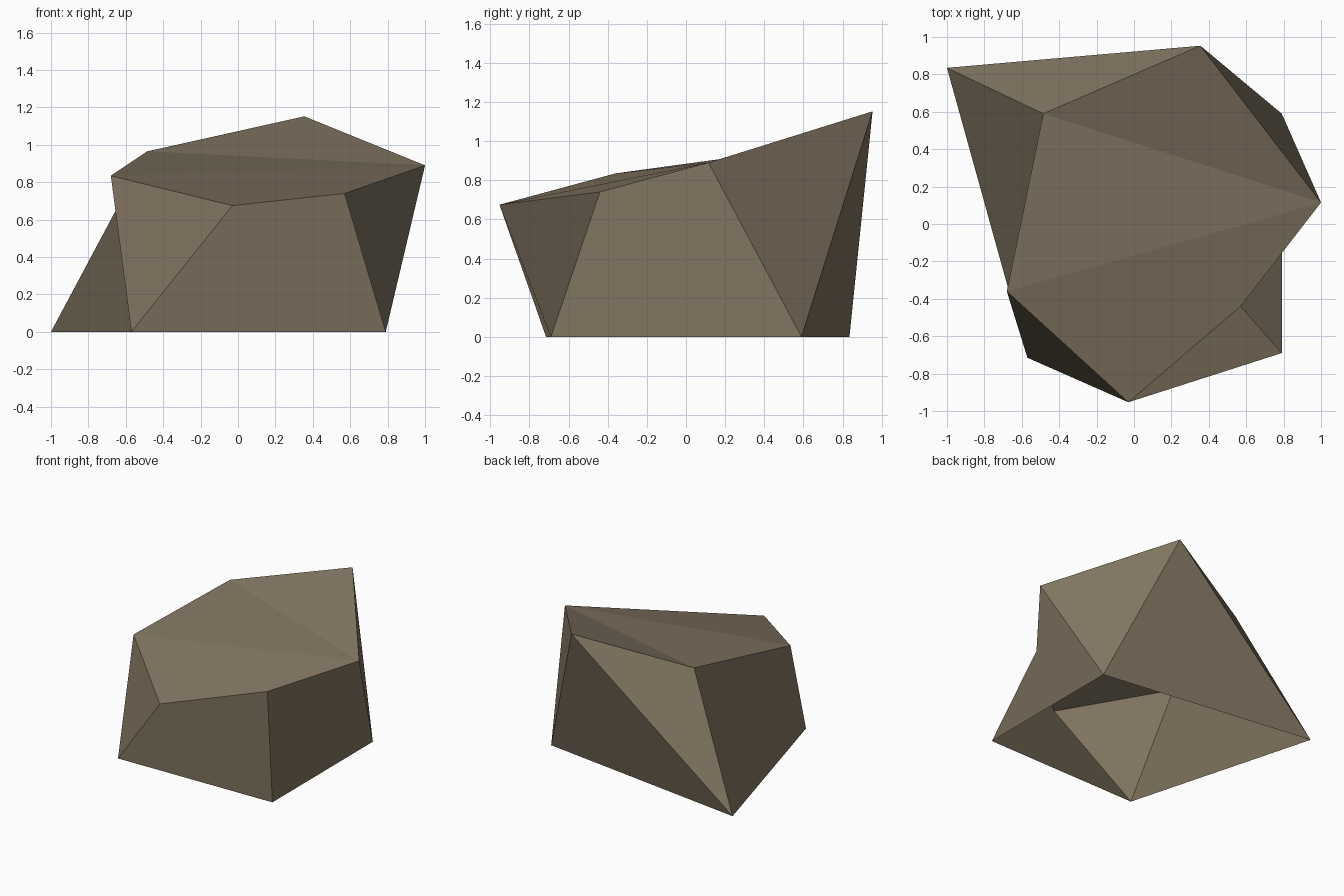
import bpy

if "Cube" in bpy.data.objects:
    bpy.data.objects.remove(bpy.data.objects["Cube"])

# Corner points of the boulder: four on the ground, the rest on the overhanging rim and crown
points = {
    "A": (-1.0, 0.835, 0.0), "C": (0.79, 0.59, 0.0),
    "F": (0.79, -0.69, 0.0), "H": (-0.57, -0.715, 0.0),
    "D": (1.0, 0.115, 0.89), "E": (0.57, -0.44, 0.74),
    "G": (-0.03, -0.953, 0.675), "I": (-0.68, -0.36, 0.835),
    "J": (-0.485, 0.59, 0.965), "B": (0.355, 0.953, 1.152),
}

# Facets, wound outwards; the underside stays open
walls = ["FEGH", "CDEF", "DCB", "BCA", "BAJ", "JAHI", "IHG"]
crown = ["GEDI", "IDJ", "JDB"]

names = list(points)
mesh = bpy.data.meshes.new("boulder")
mesh.from_pydata(list(points.values()), [],
                 [[names.index(c) for c in facet] for facet in walls + crown])
mesh.update()

# Brown stone colour
stone = bpy.data.materials.new("brown stone")
stone.diffuse_color = (0.223, 0.178, 0.120, 1.0)
stone.use_nodes = True
stone.node_tree.nodes["Principled BSDF"].inputs["Base Color"].default_value = stone.diffuse_color
mesh.materials.append(stone)

boulder = bpy.data.objects.new("boulder", mesh)
bpy.context.collection.objects.link(boulder)
